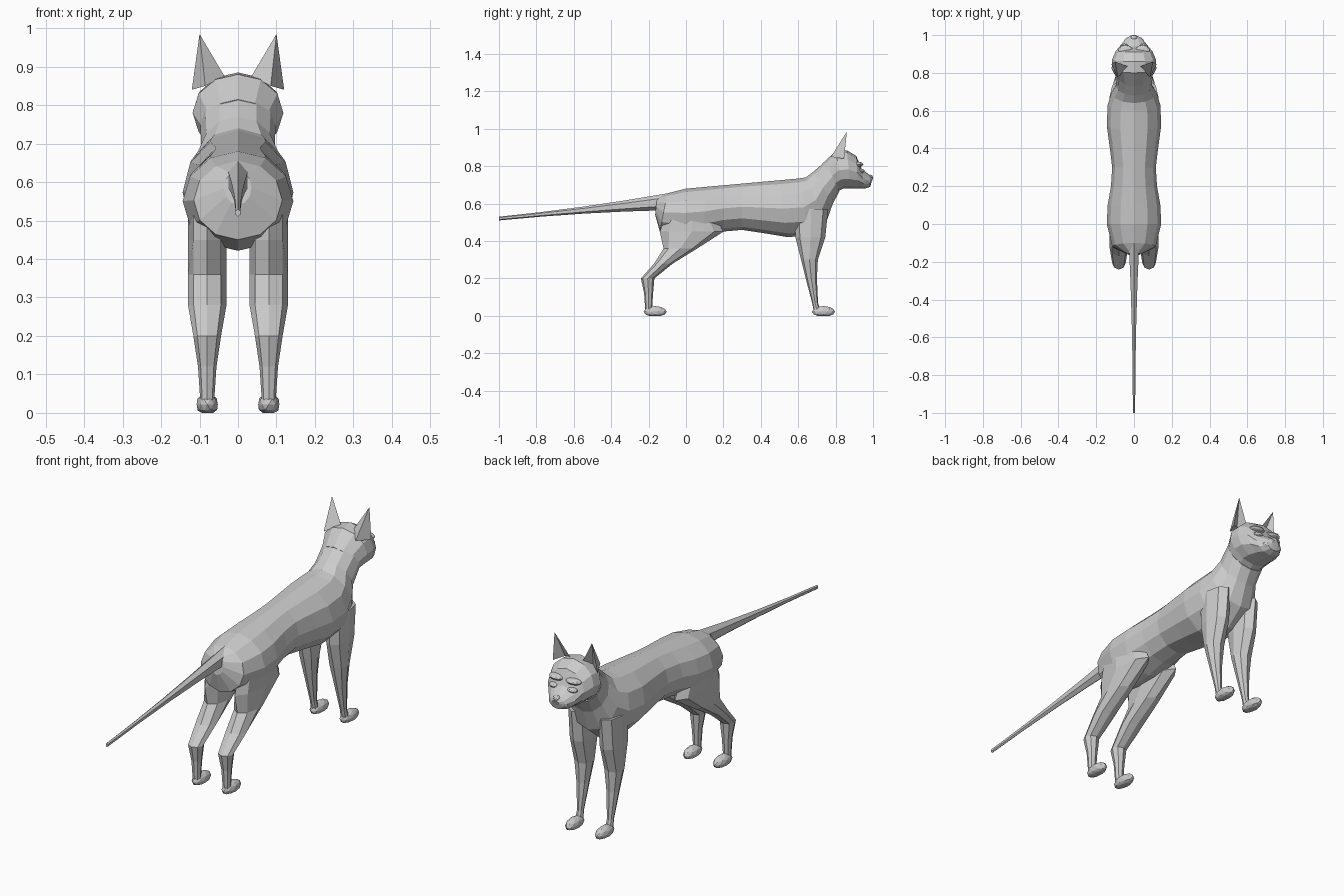
import bpy, bmesh, math
from mathutils import Matrix, Vector

default_cube = bpy.data.objects.get("Cube")
if default_cube:
    bpy.data.objects.remove(default_cube, do_unlink=True)

grey = (0.6, 0.6, 0.6, 1)
fur = bpy.data.materials.new("grey_fur")
fur.use_nodes = True
fur.diffuse_color = grey
fur.node_tree.nodes["Principled BSDF"].inputs["Base Color"].default_value = grey


def finish(bm, name, paired=False):
    """Turn the bmesh into an object, mirrored across x when it is one of a pair."""
    bmesh.ops.recalc_face_normals(bm, faces=bm.faces)
    mesh = bpy.data.meshes.new(name)
    bm.to_mesh(mesh)
    bm.free()
    mesh.materials.append(fur)
    part = bpy.data.objects.new(name, mesh)
    bpy.context.collection.objects.link(part)
    if paired:
        mirror = part.modifiers.new("Mirror", "MIRROR")
        mirror.use_mirror_merge = False


def loft(name, sections, sides, x=0, paired=False):
    """Skin elliptical sections: upper point (y, z), lower point (y, z), half width."""
    bm = bmesh.new()
    rings = []
    for upper_y, upper_z, lower_y, lower_z, half_width in sections:
        upper = Vector((x, upper_y, upper_z))
        lower = Vector((x, lower_y, lower_z))
        middle, radius = (upper + lower) / 2, (upper - lower) / 2
        across = Vector((half_width, 0, 0))
        angles = [math.tau * i / sides for i in range(sides)]
        rings.append([bm.verts.new(middle + radius * math.cos(a) + across * math.sin(a))
                      for a in angles])
    for ring, following in zip(rings, rings[1:]):
        for i in range(sides):
            bm.faces.new((ring[i - 1], ring[i], following[i], following[i - 1]))
    bm.faces.new(rings[0])
    bm.faces.new(rings[-1])
    finish(bm, name, paired)


def pebble(name, centre, size, paired=True):
    """Faceted ellipsoid, flattened where it meets the ground."""
    bm = bmesh.new()
    bmesh.ops.create_icosphere(bm, subdivisions=2, radius=1)
    bmesh.ops.transform(bm, verts=bm.verts,
                        matrix=Matrix.Translation(centre) @ Matrix.Diagonal((*size, 1)))
    for vert in bm.verts:
        vert.co.z = max(vert.co.z, 0)
    finish(bm, name, paired)


def leg(name, joints):
    """Each joint: y, z, half depth; the width follows the depth up to a limit."""
    loft(name, [(y - depth, z, y + depth, z, min(depth, .05)) for y, z, depth in joints],
         sides=8, x=.08, paired=True)


def torso_section(y):
    """The trunk swells at hips and shoulders and draws in at the waist."""
    swell = math.cos(math.tau * (y - .03) / .5)
    lean = max(y - .3, 0) / 5
    return (y, .68 + .09 * y, y + lean, .44 - .02 * swell, .13 + .015 * swell)


def tail_section(t):
    """Straight, gently drooping taper from the rump to the tip."""
    y, z, radius = -.1 - .9 * t, .61 - .09 * t, .01 + .035 * (1 - t) ** 2
    return (y, z + radius, y, z - radius, radius * .7)


# Trunk with rounded rump, running on into the neck
rump = [(-.155, .63, -.165, .54, .035), (-.1, .655, -.14, .45, .115)]
trunk = [torso_section(i / 10) for i in range(7)]
neck = [(.64, .74, .75, .5, .12), (.68, .77, .785, .6, .095), (.75, .83, .82, .665, .098)]
loft("torso_and_neck", rump + trunk + neck, sides=12)

# Head tapering through the brow to the muzzle
loft("head", [
    (.73, .815, .8, .66, .088), (.8, .88, .84, .68, .118),
    (.86, .885, .88, .68, .117), (.91, .855, .92, .68, .097),
    (.94, .785, .955, .68, .07), (.985, .75, .985, .69, .04),
    (1, .735, .99, .71, .018)], sides=12)

# Tail
loft("tail", [tail_section(i / 4) for i in range(5)], sides=6)

# Legs and paws
leg("hind_legs", [(.02, .57, .12), (.03, .45, .17), (-.03, .36, .09), (-.12, .28, .05),
                  (-.205, .2, .036), (-.2, .12, .024), (-.2, .03, .018)])
leg("front_legs", [(.67, .57, .09), (.665, .42, .08), (.66, .3, .045), (.67, .2, .03),
                   (.69, .07, .016), (.7, .03, .018)])
for paw_name, paw_y in (("hind_paws", -.165), ("front_paws", .735)):
    pebble(paw_name, (.08, paw_y, .022), (.029, .062, .03))

# Ears: pointed shells with a hollow front
bm = bmesh.new()
tip = bm.verts.new((.1, .86, .985))
rim = [bm.verts.new(corner) for corner in (
    (.035, .835, .875), (.085, .775, .85), (.12, .845, .84), (.075, .815, .86))]
for i in range(len(rim)):
    bm.faces.new((tip, rim[i - 1], rim[i]))
bm.faces.new(rim)
finish(bm, "ears", paired=True)

# Face details
pebble("brows", (.045, .918, .81), (.04, .03, .015))
pebble("eyes", (.05, .935, .775), (.025, .02, .012))
pebble("whisker_pads", (.025, .968, .715), (.026, .022, .018))
pebble("nose", (0, .985, .742), (.018, .015, .013), paired=False)
